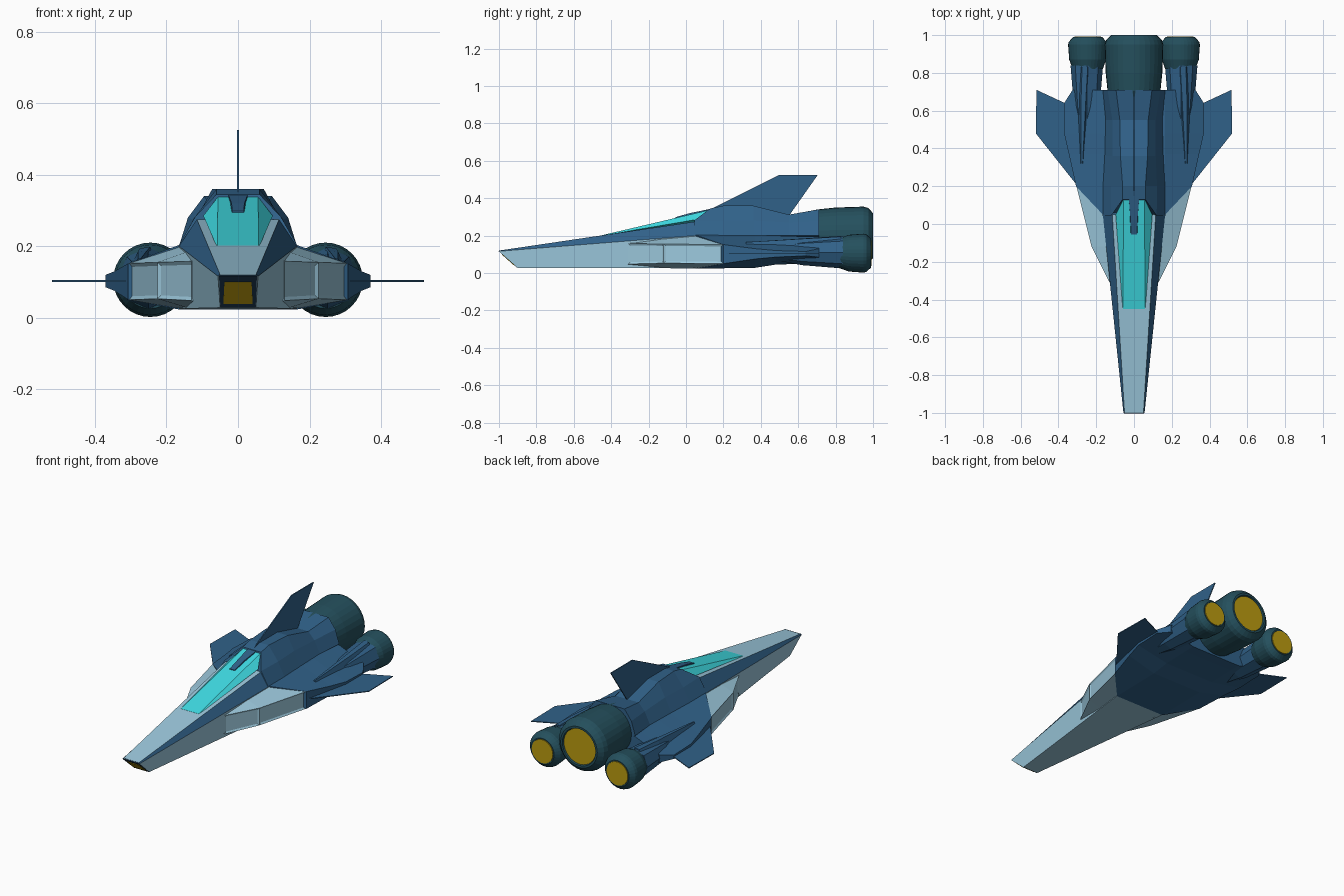
import bpy, bmesh, math

if "Cube" in bpy.data.objects:
    bpy.data.objects.remove(bpy.data.objects["Cube"])

COLORS = {
    "light": (0.33, 0.58, 0.72, 1), "blue": (0.03, 0.12, 0.25, 1),
    "navy": (0.012, 0.04, 0.08, 1), "cyan": (0.05, 0.72, 0.78, 1),
    "teal": (0.018, 0.08, 0.11, 1), "amber": (0.5, 0.33, 0.005, 1)}
MATS = {}
for key, col in COLORS.items():
    MATS[key] = bpy.data.materials.new(key)
    MATS[key].diffuse_color = col


def finish(name, bm, mats, mirror):
    """Mirror across x = 0, fix normals and make the object."""
    if mirror:
        bmesh.ops.mirror(bm, geom=bm.verts[:] + bm.edges[:] + bm.faces[:],
                         axis='X', merge_dist=0.0005)
    bmesh.ops.recalc_face_normals(bm, faces=bm.faces[:])
    me = bpy.data.meshes.new(name)
    bm.to_mesh(me)
    bm.free()
    for m in mats:
        me.materials.append(MATS[m])
    ob = bpy.data.objects.new(name, me)
    bpy.context.collection.objects.link(ob)
    return ob


def loft(name, sections, mats, closed=False, mirror=True, accent=None, inset=()):
    """Skin a row of sections; accent = strip using the second material,
    inset = (segment, strip) faces that get a recessed panel."""
    bm = bmesh.new()
    rings = [[bm.verts.new(p) for p in s] for s in sections]
    n = len(rings[0])
    panels = []
    for k, (a, b) in enumerate(zip(rings, rings[1:])):
        for i in range(n if closed else n - 1):
            j = (i + 1) % n
            f = bm.faces.new((a[i], a[j], b[j], b[i]))
            f.material_index = int(i == accent)
            if (k, i) in inset:
                panels.append(f)
    bm.faces.new(rings[0])
    bm.faces.new(rings[-1][::-1])
    bmesh.ops.recalc_face_normals(bm, faces=bm.faces[:])
    for f in panels:
        bmesh.ops.inset_individual(bm, faces=[f], thickness=0.014, depth=-0.006)
    return finish(name, bm, mats, mirror)


def at(y, *xz):
    """Section at constant y from (x, z) pairs."""
    return [(x, y, z) for x, z in xz]


def lathe(name, profile, cx, cz, mat, sides=32, mirror=False):
    """Turn a (y, radius) profile around an axis along y."""
    ring = [(math.cos(t), math.sin(t))
            for t in (2 * math.pi * i / sides for i in range(sides))]
    secs = [[(cx + r * c, y, cz + r * s) for c, s in ring] for y, r in profile]
    return loft(name, secs, [mat], closed=True, mirror=mirror)


def sheet(name, pts, offset, mat, mirror=False):
    """Thin plate from an outline, thickened by +-offset."""
    secs = [[tuple(c + s * o for c, o in zip(p, offset)) for p in pts] for s in (-1, 1)]
    return loft(name, secs, [mat], closed=True, mirror=mirror)


# Long pale nose with a dark chamfer along each upper side
loft("nose_hull", [
    [(0, -1, .12), (.05, -1, .12), (.056, -1, .116), (.05, -.9, .028), (0, -.9, .028)],
    [(0, .05, .275), (.115, .05, .275), (.165, .05, .2), (.165, .05, .025), (0, .05, .025)]],
    ["light", "blue"], accent=1)

# Nose plate: dark frame and amber centre
sheet("nose_frame", [(-.053, -1, .119), (.053, -1, .119), (.049, -.9, .03), (-.049, -.9, .03)],
      (0, -.002, -.002), "navy")
sheet("nose_light", [(-.038, -.98, .102), (.038, -.98, .102), (.041, -.913, .042), (-.041, -.913, .042)],
      (0, -.004, -.004), "amber")

# Canopy glass and the wedge on top of it
loft("canopy", [
    [(0, -.45, .202), (.058, -.45, .202), (.06, -.45, .2), (0, -.45, .19)],
    [(0, .13, .338), (.056, .13, .338), (.097, .05, .285), (0, .05, .26)]], ["cyan"])
loft("canopy_wedge", [
    at(-.055, (0, .299), (.016, .299), (.018, .285), (0, .285)),
    at(.02, (0, .32), (.018, .32), (.024, .3), (0, .3)),
    at(.145, (0, .346), (.028, .346), (.03, .31), (0, .31))], ["blue"])

# Rear upper hull
loft("rear_hull", [
    [(0, .13, .345), (.06, .13, .345), (.12, .045, .282), (.167, .045, .2), (0, .06, .15)],
    at(.2, (0, .36), (.06, .36), (.122, .28), (.165, .2), (0, .15)),
    at(.36, (0, .36), (.072, .36), (.115, .28), (.155, .2), (0, .15)),
    at(.55, (0, .312), (.075, .312), (.115, .27), (.15, .2), (0, .15)),
    at(.71, (0, .34), (.095, .34), (.14, .28), (.165, .2), (0, .15))], ["blue"])

# Pale side pods with recessed panels
loft("side_pod", [
    at(-.31, (.11, .162), (.13, .158), (.13, .048), (.11, .04)),
    at(-.12, (.14, .185), (.225, .155), (.225, .053), (.14, .027)),
    [(.15, .05, .204), (.305, .2, .152), (.305, .2, .05), (.15, .05, .024)]],
    ["light"], closed=True, inset=((0, 1), (1, 1)))

# Thick wing body and belly
loft("wing_body", [
    [(0, .05, .2), (.165, .05, .203), (.307, .2, .152), (.307, .2, .05), (.165, .05, .023), (0, .05, .023)],
    at(.37, (0, .2), (.165, .2), (.345, .13), (.345, .075), (.165, .028), (0, .028)),
    at(.48, (0, .2), (.165, .2), (.37, .12), (.37, .085), (.165, .045), (0, .045)),
    at(.64, (0, .2), (.165, .195), (.37, .115), (.37, .092), (.165, .05), (0, .05)),
    at(.71, (0, .2), (.165, .195), (.325, .13), (.325, .085), (.165, .05), (0, .05))], ["blue"])

# Thin wing blades and tail fin
sheet("wing", [(.29, .19, .103), (.52, .48, .103), (.516, .71, .103), (.37, .642, .103), (.25, .6, .103)],
      (0, 0, .0025), "blue", mirror=True)
sheet("tail_fin", [(0, .14, .345), (0, .5, .525), (0, .705, .525), (0, .55, .305), (0, .4, .3)],
      (.003, 0, 0), "blue")

# Side engine nacelles and their top ridges
lathe("nacelle", [(.36, .02), (.62, .068), (.84, .086)], .25, .11, "blue", sides=8, mirror=True)
loft("nacelle_ridge", [
    at(.32, (.268, .152), (.272, .165), (.28, .165), (.284, .145)),
    at(.66, (.235, .15), (.255, .187), (.28, .185), (.3, .14)),
    at(.83, (.225, .15), (.245, .198), (.275, .194), (.3, .14))],
    ["blue"], closed=True)

# Engines and their glowing discs
lathe("main_engine", [(.6, .12), (.705, .14), (.8, .15), (.95, .155), (.975, .147), (1, .12), (1, .108), (.985, .104)],
      0, .2, "teal")
lathe("main_glow", [(.98, .104), (.992, .104)], 0, .2, "amber")
lathe("side_engine", [(.82, .08), (.835, .085), (.87, .098), (.95, .104), (.965, .1), (.99, .076), (.99, .07), (.98, .068)],
      .245, .106, "teal", mirror=True)
lathe("side_glow", [(.975, .069), (.993, .069)], .245, .106, "amber", mirror=True)

for m in bpy.data.materials:
    if m.users and not m.is_grease_pencil:
        m.use_nodes = True
        m.node_tree.nodes["Principled BSDF"].inputs["Base Color"].default_value = m.diffuse_color
